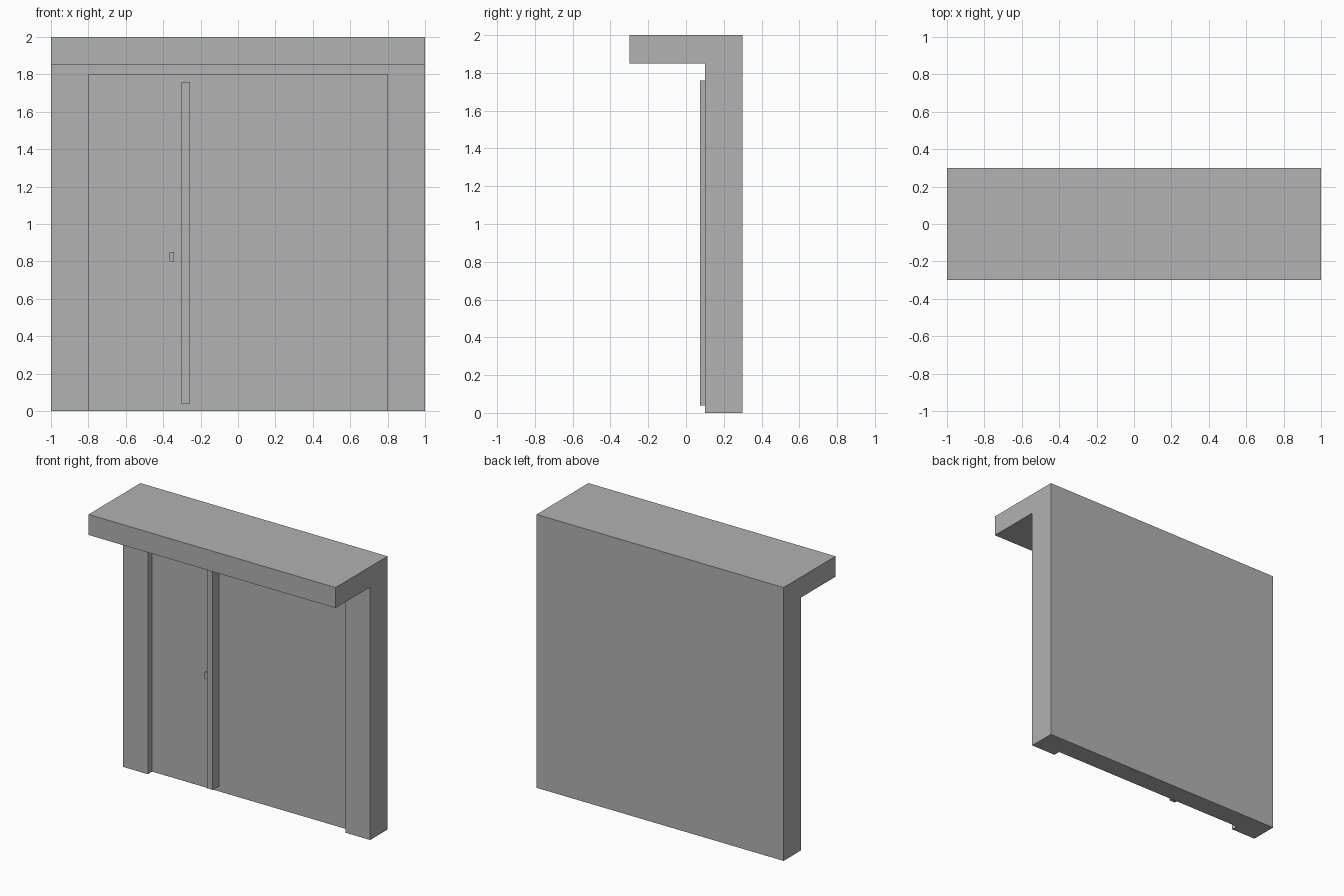
import bpy
import bmesh
from mathutils import Vector

cube = bpy.data.objects.get("Cube")
if cube:
    bpy.data.objects.remove(cube, do_unlink=True)

grey = bpy.data.materials.new("plain grey")
grey.use_nodes = True
grey.diffuse_color = (0.445, 0.445, 0.445, 1)
grey.node_tree.nodes["Principled BSDF"].inputs["Base Color"].default_value = grey.diffuse_color


def extrude_profile(name, profile, x0, x1):
    """Sweep a closed (y, z) outline from x0 to x1."""
    bm = bmesh.new()
    face = bm.faces.new([bm.verts.new((x0, y, z)) for y, z in profile])
    ext = bmesh.ops.extrude_face_region(bm, geom=[face])
    moved = [g for g in ext["geom"] if isinstance(g, bmesh.types.BMVert)]
    bmesh.ops.translate(bm, verts=moved, vec=Vector((x1 - x0, 0, 0)))
    bmesh.ops.recalc_face_normals(bm, faces=bm.faces)
    mesh = bpy.data.meshes.new(name)
    bm.to_mesh(mesh)
    bm.free()
    mesh.materials.append(grey)
    obj = bpy.data.objects.new(name, mesh)
    bpy.context.collection.objects.link(obj)
    return obj


def box(name, x0, x1, y0, y1, z0, z1):
    return extrude_profile(name, [(y0, z0), (y1, z0), (y1, z1), (y0, z1)], x0, x1)


# Wall and overhanging canopy in one L-shaped section
wall_front, wall_back, door_face = 0.1, 0.3, 0.15
wall = extrude_profile("wall_with_canopy", [
    (wall_front, 0), (wall_back, 0), (wall_back, 2),
    (-0.3, 2), (-0.3, 1.85), (wall_front, 1.85)], -1, 1)

# Shallow doorway recess, open at the floor
cutter = box("doorway_cutter", -0.8, 0.8, 0, door_face, -0.1, 1.8)
cutter.hide_render = True
cut = wall.modifiers.new("doorway", 'BOOLEAN')
cut.operation = 'DIFFERENCE'
cut.solver = 'EXACT'
cut.object = cutter
bpy.context.view_layer.objects.active = wall
bpy.ops.object.modifier_apply(modifier=cut.name)
bpy.data.objects.remove(cutter, do_unlink=True)

# Long upright pull bar and small latch on the door face
box("pull_bar", -0.302, -0.257, 0.075, door_face, 0.04, 1.76)
box("latch", -0.366, -0.342, 0.138, door_face, 0.8, 0.85)
